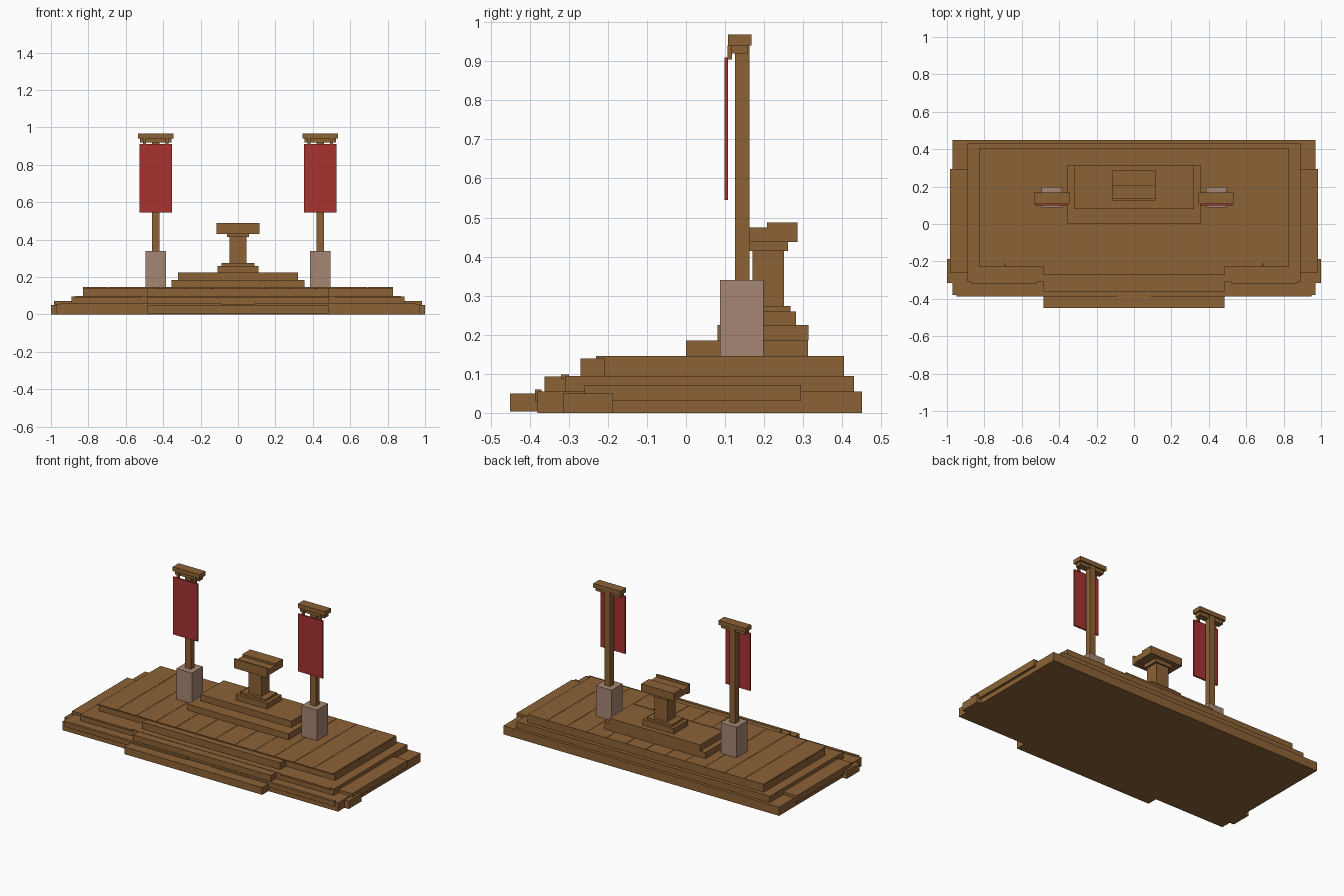
import bpy

if "Cube" in bpy.data.objects:
    bpy.data.objects.remove(bpy.data.objects["Cube"], do_unlink=True)


def material(name, colour):
    mat = bpy.data.materials.new(name)
    mat.use_nodes = True
    mat.diffuse_color = (*colour, 1)
    mat.node_tree.nodes["Principled BSDF"].inputs["Base Color"].default_value = (*colour, 1)
    return mat


wood = material("brown wood", (0.26, 0.122, 0.036))
stone = material("pinkish stone", (0.38, 0.24, 0.17))
cloth = material("red cloth", (0.39, 0.032, 0.028))


def box(name, x, y, z, mat=wood):
    """Axis-aligned block from (low, high) ranges."""
    bpy.ops.mesh.primitive_cube_add(size=1, location=[sum(r) / 2 for r in (x, y, z)])
    ob = bpy.context.object
    ob.name = name
    ob.scale = [r[1] - r[0] for r in (x, y, z)]
    bpy.ops.object.transform_apply(location=False, rotation=False, scale=True)
    ob.data.materials.append(mat)
    return ob


def centred(name, half, y, z, mat=wood, x=0):
    return box(name, (x - half, x + half), y, z, mat)


# Stepped platform
centred("base_tier", 0.97, (-0.38, 0.45), (0, 0.055))
centred("middle_tier", 0.89, (-0.31, 0.43), (0.055, 0.095))
centred("top_tier", 0.83, (-0.21, 0.405), (0.095, 0.14))

# Deck planks with narrow gaps
count = 12
width = 1.66 / count
for i in range(count):
    left = -0.83 + i * width
    box("deck_plank", (left + 0.001, left + width - 0.001), (-0.23, 0.405), (0.139, 0.146))

# Front steps
centred("lower_front_step", 0.485, (-0.45, -0.37), (0.004, 0.05))
centred("middle_front_step", 0.485, (-0.362, -0.3), (0.054, 0.093))
centred("upper_front_step", 0.485, (-0.27, -0.2), (0.094, 0.139))

# Side steps, corner blocks and front edge boards
for s, side in ((1, "left"), (-1, "right")):
    def span(a, b):
        return tuple(sorted((s * a, s * b)))
    box(side + "_side_step", span(0.88, 0.985), (-0.26, 0.295), (0.03, 0.072))
    box(side + "_corner_block", span(0.95, 1.0), (-0.315, -0.187), (0, 0.05))
    box(side + "_front_edge_board", span(0.09, 0.95), (-0.387, -0.37), (0.03, 0.06))
    box(side + "_middle_edge_board", span(0.52, 0.87), (-0.32, -0.3), (0.088, 0.098))

# Dais
centred("lower_dais", 0.355, (0, 0.312), (0.145, 0.185))
centred("upper_dais", 0.32, (0.08, 0.314), (0.185, 0.225))

# Lectern
centred("lectern_plinth", 0.11, (0.135, 0.282), (0.225, 0.26))
centred("lectern_foot", 0.088, (0.152, 0.267), (0.26, 0.274))
centred("lectern_column", 0.045, (0.17, 0.251), (0.274, 0.42))
centred("lectern_capital", 0.06, (0.158, 0.261), (0.415, 0.44))
centred("lectern_desk", 0.115, (0.145, 0.285), (0.438, 0.474))
centred("lectern_desk_back", 0.115, (0.207, 0.286), (0.44, 0.487))
centred("lectern_desk_front", 0.115, (0.125, 0.15), (0.43, 0.474))
centred("lectern_front_lip", 0.115, (0.125, 0.135), (0.47, 0.489))

# Banner posts
for x, side in ((0.44, "left"), (-0.44, "right")):
    centred(side + "_post_block", 0.055, (0.087, 0.198), (0.145, 0.34), stone, x)
    centred(side + "_post", 0.02, (0.126, 0.163), (0.34, 0.942), wood, x)
    centred(side + "_post_cap", 0.095, (0.108, 0.168), (0.941, 0.968), wood, x)
    centred(side + "_cross_bar", 0.085, (0.117, 0.157), (0.92, 0.941), wood, x)
    for dx in (-0.06, 0.06):
        centred(side + "_hanger", 0.008, (0.106, 0.118), (0.904, 0.941), wood, x + dx)
    centred(side + "_banner", 0.0875, (0.098, 0.108), (0.545, 0.91), cloth, x)
